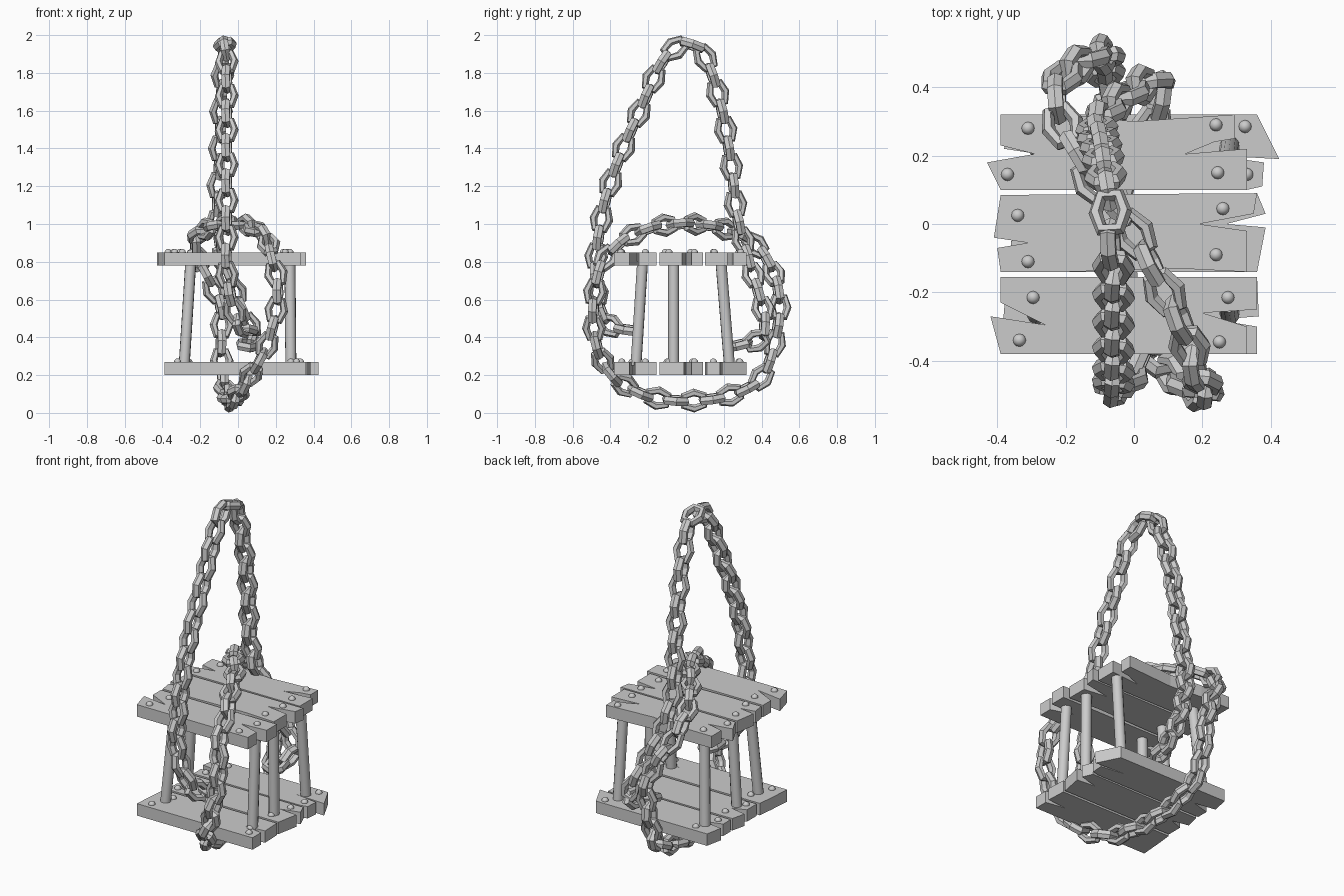
import bpy, bmesh, math
from mathutils import Vector, Matrix

if "Cube" in bpy.data.objects:
    bpy.data.objects.remove(bpy.data.objects["Cube"])


def finish(bm, name):
    bmesh.ops.recalc_face_normals(bm, faces=bm.faces)
    me = bpy.data.meshes.new(name)
    bm.to_mesh(me)
    bm.free()
    ob = bpy.data.objects.new(name, me)
    bpy.context.collection.objects.link(ob)
    return ob


# Plank outlines with splintered ends: tops splinter left, bottoms splinter right
TOP = {
    "back": [(.33, .10), (.33, .22), (.15, .205), (.235, .24), (.295, .25), (.295, .32), (0, .30),
             (-.2, .32), (-.39, .32), (-.39, .23), (-.29, .205), (-.43, .18), (-.39, .10)],
    "middle": [(-.2, -.14), (.13, -.13), (.33, -.14), (.33, -.02), (.19, 0), (.35, .03), (.36, .09),
               (-.39, .085), (-.41, -.04), (-.31, -.055), (-.40, -.07), (-.39, -.14)],
    "front": [(-.39, -.38), (.33, -.38), (.33, -.30), (.20, -.26), (.36, -.25), (.36, -.155),
              (-.39, -.155), (-.39, -.23), (-.26, -.295), (-.42, -.27)],
}
BOTTOM = {
    "back": [(.33, .10), (.375, .11), (.38, .18), (.24, .20), (.425, .19), (.36, .32),
             (-.36, .32), (-.38, .22), (-.25, .20), (-.36, .17), (-.36, .10)],
    "middle": [(.36, -.14), (.385, -.01), (.27, 0), (.385, .03), (.36, .09),
               (-.36, .085), (-.38, 0), (-.28, -.02), (-.36, -.05), (-.36, -.14)],
    "front": [(-.39, -.38), (.36, -.38), (.36, -.30), (.24, -.28), (.365, -.27), (.36, -.155),
              (-.37, -.155), (-.38, -.25)],
}
TOP_NAILS = [(-.31, .28), (-.37, .145), (.24, .29), (.245, .15),
             (-.34, .025), (-.31, -.11), (.26, .045), (.24, -.09),
             (-.295, -.215), (-.335, -.34), (.275, -.215), (.25, -.345)]
BOTTOM_NAILS = [(-.26, .28), (-.31, .145), (.325, .285), (.28, .23), (.33, .145),
                (-.28, .035), (-.32, -.10), (.31, .045), (.28, -.09),
                (-.27, -.215), (-.32, -.34), (.28, -.285), (.31, -.34)]


def platform(level, z, planks, nails):
    for part, pts in planks.items():
        bm = bmesh.new()
        f = bm.faces.new([bm.verts.new((x, y, z)) for x, y in pts])
        r = bmesh.ops.extrude_face_region(bm, geom=[f])
        top = [v for v in r["geom"] if isinstance(v, bmesh.types.BMVert)]
        bmesh.ops.translate(bm, verts=top, vec=(0, 0, .07))
        bmesh.ops.triangulate(bm, faces=[g for g in bm.faces if len(g.verts) > 4])
        # close the underside left open by the extrusion, if any
        bmesh.ops.holes_fill(bm, edges=[e for e in bm.edges if e.is_boundary])
        finish(bm, f"{level}_{part}_plank")
    # Domed nail heads
    bm = bmesh.new()
    for x, y in nails:
        bmesh.ops.create_uvsphere(bm, u_segments=12, v_segments=8, radius=.019,
                                  matrix=Matrix.Translation((x, y, z + .069)))
    ob = finish(bm, f"{level}_nails")
    for p in ob.data.polygons:
        p.use_smooth = True


platform("top", .78, TOP, TOP_NAILS)
platform("bottom", .20, BOTTOM, BOTTOM_NAILS)


# Leaning posts between the platforms
def post(name, a, b, r=.029):
    a, b = Vector(a), Vector(b)
    d = b - a
    m = Matrix.Translation((a + b) / 2) @ d.to_track_quat('Z', 'Y').to_matrix().to_4x4()
    bm = bmesh.new()
    bmesh.ops.create_cone(bm, cap_ends=True, segments=12, radius1=r, radius2=r,
                          depth=d.length, matrix=m)
    ob = finish(bm, name)
    for p in ob.data.polygons:
        p.use_smooth = len(p.vertices) == 4


for side, xb, xt in (("left", -.285, -.25), ("right", .28, .275)):
    for row, yb, yt in (("front", -.265, -.23), ("middle", -.065, -.065), ("back", .23, .185)):
        post(f"{side}_{row}_post", (xb, yb, .25), (xt, yt, .80))


# One chunky link: a stretched hexagon swept with a six-sided section
def add_link(bm, m, r=.021):
    path = [(.026, .052), (.043, 0), (.026, -.052)]
    path += [(-x, -y) for x, y in path]
    n, rings = len(path), []
    for i in range(n):
        p = Vector(path[i])
        t = (Vector(path[(i + 1) % n]) - Vector(path[i - 1])).normalized()
        out = Vector((-t.y, t.x))
        ring = []
        for k in range(6):
            a = math.tau * k / 6
            q = p + out * (r * math.cos(a))
            ring.append(bm.verts.new(m @ Vector((q.x, 1.2 * r * math.sin(a), q.y))))
        rings.append(ring)
    for i in range(n):
        a, b = rings[i], rings[(i + 1) % n]
        for k in range(6):
            j = (k + 1) % 6
            bm.faces.new((a[k], a[j], b[j], b[k]))


# Lay alternating links at even spacing along a smooth path
def chain(name, pts, closed, pitch=.1):
    P = [Vector(p) for p in pts]
    n = len(P)
    get = (lambda i: P[i % n]) if closed else (lambda i: P[max(0, min(n - 1, i))])
    dense = []
    for i in range(n if closed else n - 1):
        a, b, c, d = (get(i + k) for k in (-1, 0, 1, 2))
        for s in range(20):
            t = s / 20
            dense.append(.5 * (2 * b + (c - a) * t + (2 * a - 5 * b + 4 * c - d) * t * t
                               + (3 * b - a - 3 * c + d) * t ** 3))
    dense.append(P[0] if closed else P[-1])
    dist = [0]
    for a, b in zip(dense, dense[1:]):
        dist.append(dist[-1] + (b - a).length)
    count = 2 * round(dist[-1] / pitch / 2)

    def at(s):
        s = s % dist[-1] if closed else max(0, min(dist[-1] - 1e-5, s))
        i = next(k for k in range(len(dist) - 1) if dist[k + 1] > s)
        return dense[i].lerp(dense[i + 1], (s - dist[i]) / (dist[i + 1] - dist[i]))

    step = dist[-1] / count
    bm = bmesh.new()
    for i in range(count if closed else count + 1):
        s = i * step
        z = (at(s + .03) - at(s - .03)).normalized()
        y = z.cross(Vector((1, 0, 0))).normalized()
        x = y.cross(z)
        m = Matrix((x, y, z)).transposed().to_4x4()
        roll = Matrix.Rotation(math.radians(8 + 90 * (i % 2)), 4, 'Z')
        add_link(bm, Matrix.Translation(at(s)) @ m @ roll)
    finish(bm, name)


# Hanging chain: up from the back, over the top, down into the front
chain("hanging_chain", [
    (.05, .28, .36), (.08, .40, .40), (.03, .41, .53), (-.03, .37, .68), (-.09, .32, .85),
    (-.11, .27, 1.05), (-.10, .24, 1.3), (-.09, .19, 1.6), (-.08, .12, 1.84), (-.07, .05, 1.94),
    (-.07, -.04, 1.94), (-.06, -.13, 1.85), (-.06, -.23, 1.63), (-.06, -.34, 1.38),
    (-.06, -.42, 1.15), (-.06, -.46, .95), (-.06, -.48, .75), (-.03, -.46, .58),
    (.01, -.41, .47), (.05, -.31, .44)], False)

# Wrapping chain: closed loop around both platforms
chain("wrapping_chain", [
    (0, -.03, 1.0), (.08, -.18, .98), (.15, -.32, .92), (.18, -.43, .81), (.21, -.475, .68),
    (.20, -.49, .53), (.15, -.47, .35), (.06, -.38, .19), (-.01, -.20, .09), (-.04, .03, .065),
    (-.06, .25, .10), (-.08, .40, .19), (-.09, .465, .36), (-.09, .495, .55), (-.15, .475, .70),
    (-.22, .41, .84), (-.21, .29, .94), (-.12, .13, .99)], True)
